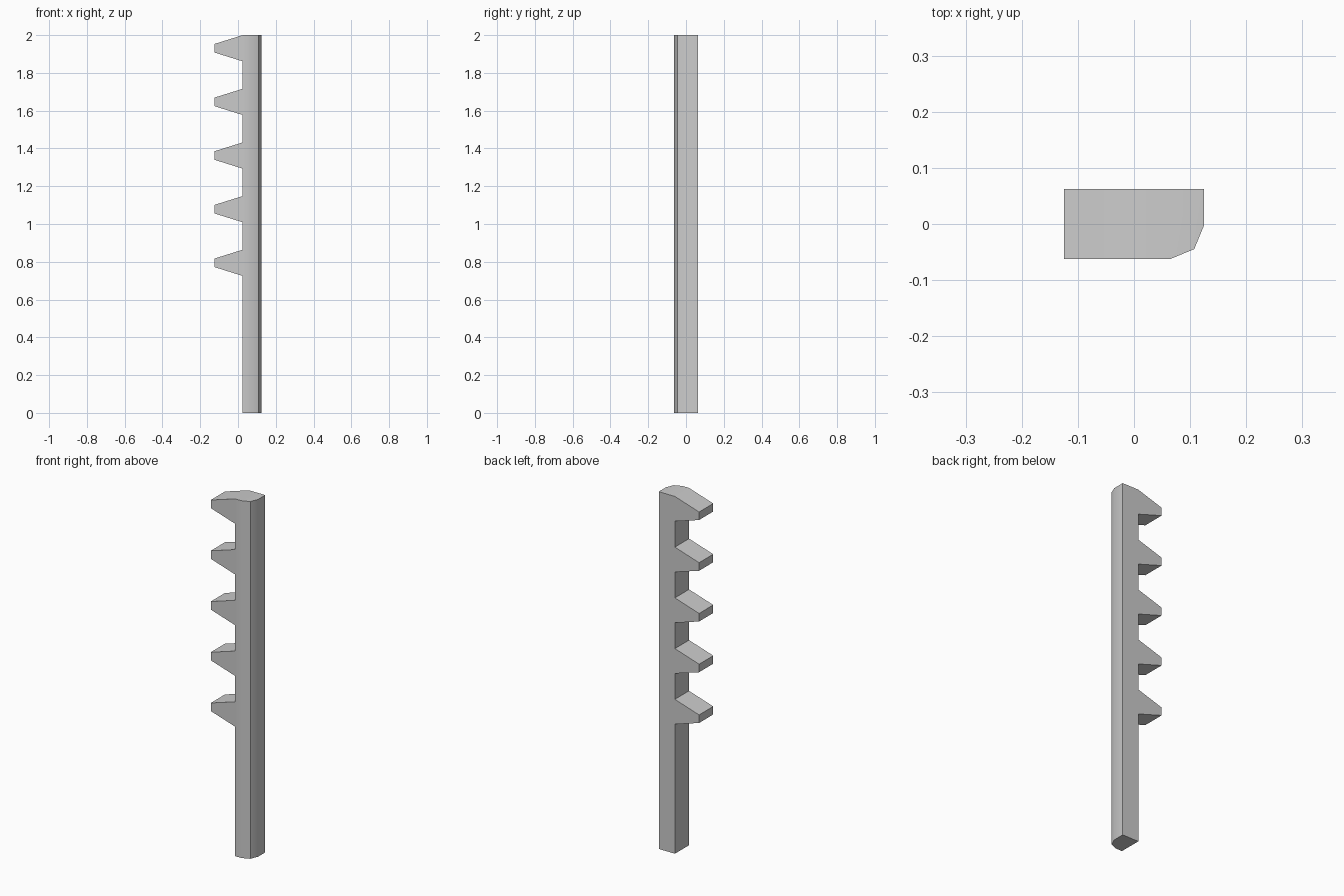
import bpy, bmesh, math

if "Cube" in bpy.data.objects:
    bpy.data.objects.remove(bpy.data.objects["Cube"])

# Proportions of the rack
HEIGHT, HALF_DEPTH = 2.0, 0.0625
BACK_X, ROOT_X, TIP_X = 0.125, 0.025, -0.125
TEETH, PITCH = 5, 0.284
ROOT_HALF, TIP_HALF = 0.0695, 0.0225

# Front outline: straight back edge, then tapered teeth from top to bottom
outline = [(ROOT_X, 0), (BACK_X, 0), (BACK_X, HEIGHT)]
for i in range(TEETH):
    c = HEIGHT - ROOT_HALF - i * PITCH
    outline += [(ROOT_X, c + ROOT_HALF), (TIP_X, c + TIP_HALF),
                (TIP_X, c - TIP_HALF), (ROOT_X, c - ROOT_HALF)]

# Extrude the outline from front to back
bm = bmesh.new()
front = bm.faces.new([bm.verts.new((x, -HALF_DEPTH, z)) for x, z in outline])
ext = bmesh.ops.extrude_face_region(bm, geom=[front], use_keep_orig=True)
moved = [g for g in ext["geom"] if isinstance(g, bmesh.types.BMVert)]
bmesh.ops.translate(bm, vec=(0, 2 * HALF_DEPTH, 0), verts=moved)
bmesh.ops.recalc_face_normals(bm, faces=bm.faces)

# Rounded front corner along the full height of the bar
corner = [e for e in bm.edges
          if all(abs(v.co.x - BACK_X) < 1e-5 and abs(v.co.y + HALF_DEPTH) < 1e-5
                 for v in e.verts)]
bmesh.ops.bevel(bm, geom=corner, offset=0.0605, offset_type='OFFSET',
                segments=2, profile=0.5, affect='EDGES')
bmesh.ops.recalc_face_normals(bm, faces=bm.faces)

mesh = bpy.data.meshes.new("toothed_bar")
bm.to_mesh(mesh)
bm.free()
bar = bpy.data.objects.new("toothed_bar", mesh)
bpy.context.collection.objects.link(bar)

# Smooth only the gentle edges
bpy.context.view_layer.objects.active = bar
bar.select_set(True)
bpy.ops.object.shade_smooth_by_angle(angle=math.radians(30))
